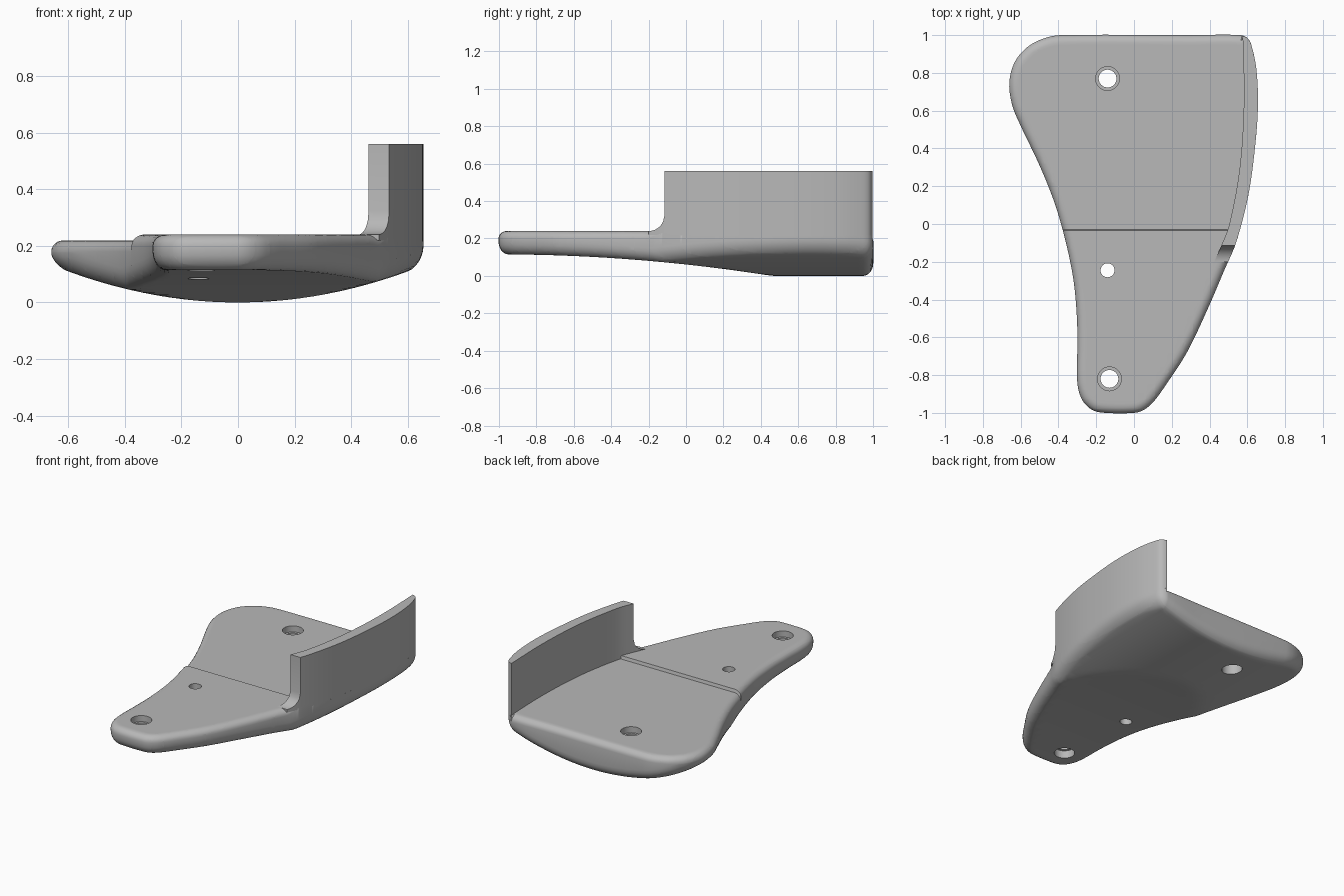
import bpy, bmesh, math
from mathutils import Vector

if "Cube" in bpy.data.objects:
    bpy.data.objects.remove(bpy.data.objects["Cube"], do_unlink=True)

grey = bpy.data.materials.new("plain_grey")
grey.use_nodes = True
grey.diffuse_color = (0.48, 0.48, 0.48, 1)
grey.node_tree.nodes["Principled BSDF"].inputs["Base Color"].default_value = (0.48, 0.48, 0.48, 1)


def spline(points, steps, closed):
    """Smooth curve through points, with tangents scaled by chord length."""
    pts = [Vector(p) for p in points]
    n = len(pts)

    def tangent(i):
        a, b, c = pts[(i - 1) % n], pts[i], pts[(i + 1) % n]
        if not closed and i == 0:
            return (c - b).normalized()
        if not closed and i == n - 1:
            return (b - a).normalized()
        return (c - a) / ((c - b).length + (b - a).length)

    out = []
    for i in range(n if closed else n - 1):
        j = (i + 1) % n
        a, b = pts[i], pts[j]
        h = (b - a).length
        ma, mb = tangent(i) * h, tangent(j) * h
        for s in range(steps):
            t = s / steps
            out.append(a * (2*t**3 - 3*t**2 + 1) + ma * (t**3 - 2*t**2 + t)
                       + b * (3*t**2 - 2*t**3) + mb * (t**3 - t**2))
    if not closed:
        out.append(pts[-1])
    return out


def x_at(line, y):
    for a, b in zip(line, line[1:]):
        if a.y <= y <= b.y and b.y > a.y:
            return a.x + (b.x - a.x) * (y - a.y) / (b.y - a.y)
    return line[0].x if y < line[0].y else line[-1].x


def finish(bm, name):
    bmesh.ops.recalc_face_normals(bm, faces=bm.faces[:])
    mesh = bpy.data.meshes.new(name)
    bm.to_mesh(mesh)
    bm.free()
    obj = bpy.data.objects.new(name, mesh)
    bpy.context.scene.collection.objects.link(obj)
    mesh.materials.append(grey)
    return obj


def shade(obj):
    bpy.ops.object.select_all(action='DESELECT')
    obj.select_set(True)
    bpy.context.view_layer.objects.active = obj
    bpy.ops.object.shade_smooth_by_angle(angle=math.radians(30))


# Plan outline: right-hand edge going back, then the far side coming forward
side = [(0, -1), (.05, -.985), (.1, -.945), (.17, -.85), (.28, -.68), (.39, -.45),
        (.48, -.24), (.54, -.1), (.605, .15), (.64, .4), (.656, .62), (.648, .82),
        (.622, .945), (.603, .982), (.565, 1)]
rest = [(.3, 1), (-.38, 1), (-.47, .985), (-.56, .94), (-.63, .86), (-.66, .75),
        (-.645, .63), (-.6, .52), (-.5, .31), (-.42, .11), (-.36, -.1), (-.32, -.3),
        (-.302, -.5), (-.3, -.65), (-.3, -.84), (-.275, -.93), (-.22, -.985), (-.15, -1)]
outline = spline(side + rest, 6, True)
outer = spline(side, 6, False)
inner = spline([(.425, -.2), (.462, -.115), (.505, 0), (.56, .3), (.582, .65), (.575, 1)], 6, False)
STEP, WALL_Y, WALL_TOP, FILLET = -.03, -.115, .56, .085


def top_z(y):
    return .24 if y < STEP else .22


def bottom_z(x, y):
    # Crowned underside, planed away towards the narrow end
    return max(.305 * x * x, .115 - .115 * ((y + 1) / 1.46) ** 2 if y < .46 else 0)


def rounding(d, width, height):
    k = max(0, 1 - d / width)
    return height * (1 - math.sqrt(max(0, 1 - k * k)))


def edge_distance(p):
    best = 9
    for a, b in zip(outline, outline[1:] + outline[:1]):
        e = b - a
        t = min(1, max(0, (p - a).dot(e) / e.length_squared))
        best = min(best, (p - a - e * t).length_squared)
    return math.sqrt(best)


# Base plate: flat outline with inset rings, cut into a grid, then lifted into shape
bm = bmesh.new()
count = len(outline)
rings = []
for d in (0, .002, .007, .015, .027, .04, .053):
    ring = []
    for i, p in enumerate(outline):
        t = (outline[(i + 1) % count] - outline[i - 1]).normalized()
        ring.append(bm.verts.new((p.x - t.y * d, p.y + t.x * d, 0)))
    rings.append(ring)
for a, b in zip(rings, rings[1:]):
    for i in range(count):
        j = (i + 1) % count
        bm.faces.new((a[i], a[j], b[j], b[i]))
bm.faces.new(rings[-1])
cuts = [((.05 * i + .012, 0, 0), (1, 0, 0)) for i in range(-13, 13)]
cuts += [((0, .05 * i + .021, 0), (0, 1, 0)) for i in range(-20, 20)]
cuts += [((0, STEP + s, 0), (0, 1, 0)) for s in (-.004, .004)]
for co, no in cuts:
    bmesh.ops.bisect_plane(bm, geom=bm.verts[:] + bm.edges[:] + bm.faces[:],
                           dist=1e-5, plane_co=co, plane_no=no)
lower = bm.verts[:]
rim = [e for e in bm.edges if e.is_boundary]
copy = bmesh.ops.duplicate(bm, geom=bm.verts[:] + bm.edges[:] + bm.faces[:])["vert_map"]
for e in rim:
    a, b = e.verts
    bm.faces.new((a, b, copy[b], copy[a]))
for v in lower:
    x, y = v.co.x, v.co.y
    d = edge_distance(v.co.xy)
    zt, zb = top_z(y), bottom_z(x, y)
    rt = .04
    if y > -.2 and x > x_at(inner, y) - .003:
        rt = .04 + (.005 - .04) * min(1, (y + .2) / .085)
    rb = min(.07, zt - zb - rt - .004)
    copy[v].co.z = zt - rounding(d, .045, rt)
    v.co.z = zb + rounding(d, .055, rb)
plate = finish(bm, "base_plate")


# Screw holes: revolved cutters, wide at both ends with a thin ledge inside
def drill(x, y, profile):
    bm = bmesh.new()
    n = 40
    loops = [[bm.verts.new((x + r * math.cos(math.tau * i / n), y + r * math.sin(math.tau * i / n), z))
              for i in range(n)] for r, z in profile]
    for a, b in zip(loops, loops[1:]):
        for i in range(n):
            bm.faces.new((a[i], a[(i + 1) % n], b[(i + 1) % n], b[i]))
    bm.faces.new(loops[0])
    bm.faces.new(loops[-1])
    cutter = finish(bm, "hole_cutter")
    cutter.hide_render = True
    mod = plate.modifiers.new("hole", 'BOOLEAN')
    mod.operation, mod.solver, mod.object = 'DIFFERENCE', 'EXACT', cutter
    bpy.context.view_layer.objects.active = plate
    bpy.ops.object.modifier_apply(modifier=mod.name)
    bpy.data.objects.remove(cutter, do_unlink=True)


def stepped(low, high):
    return [(.063, -.1), (.063, low), (.047, low), (.047, high), (.063, high), (.063, .4)]


drill(-.14, .77, stepped(.15, .18))
drill(-.13, -.82, stepped(.165, .2))
drill(-.14, -.245, [(.037, -.1), (.037, .4)])
shade(plate)

# Upright side wall, with a fillet sweeping up to its front end
stations = []
for i in range(13):
    y = -.2 + FILLET * i / 12
    stations.append((y, .24 + FILLET - math.sqrt(max(0, FILLET ** 2 - (y + .2) ** 2))))
stations += [(WALL_Y, WALL_TOP)]
stations += [(WALL_Y + (.9 - WALL_Y) * i / 30, WALL_TOP) for i in range(1, 31)]
stations += [(.9 + .097 * math.sin(math.pi / 2 * i / 12), WALL_TOP) for i in range(1, 13)]
bm = bmesh.new()
sections = []
for y, z in stations:
    xo, xi, base = x_at(outer, y), x_at(inner, y), top_z(y) - .02
    sections.append([bm.verts.new(c) for c in ((xi, y, base), (xo, y, base), (xo, y, z), (xi, y, z))])
for a, b in zip(sections, sections[1:]):
    for i in range(4):
        j = (i + 1) % 4
        if not (a[i].co == b[i].co and a[j].co == b[j].co):
            bm.faces.new((a[i], a[j], b[j], b[i]))
bm.faces.new(sections[0])
bm.faces.new(sections[-1])
bmesh.ops.remove_doubles(bm, verts=bm.verts[:], dist=1e-5)
shade(finish(bm, "side_wall"))
